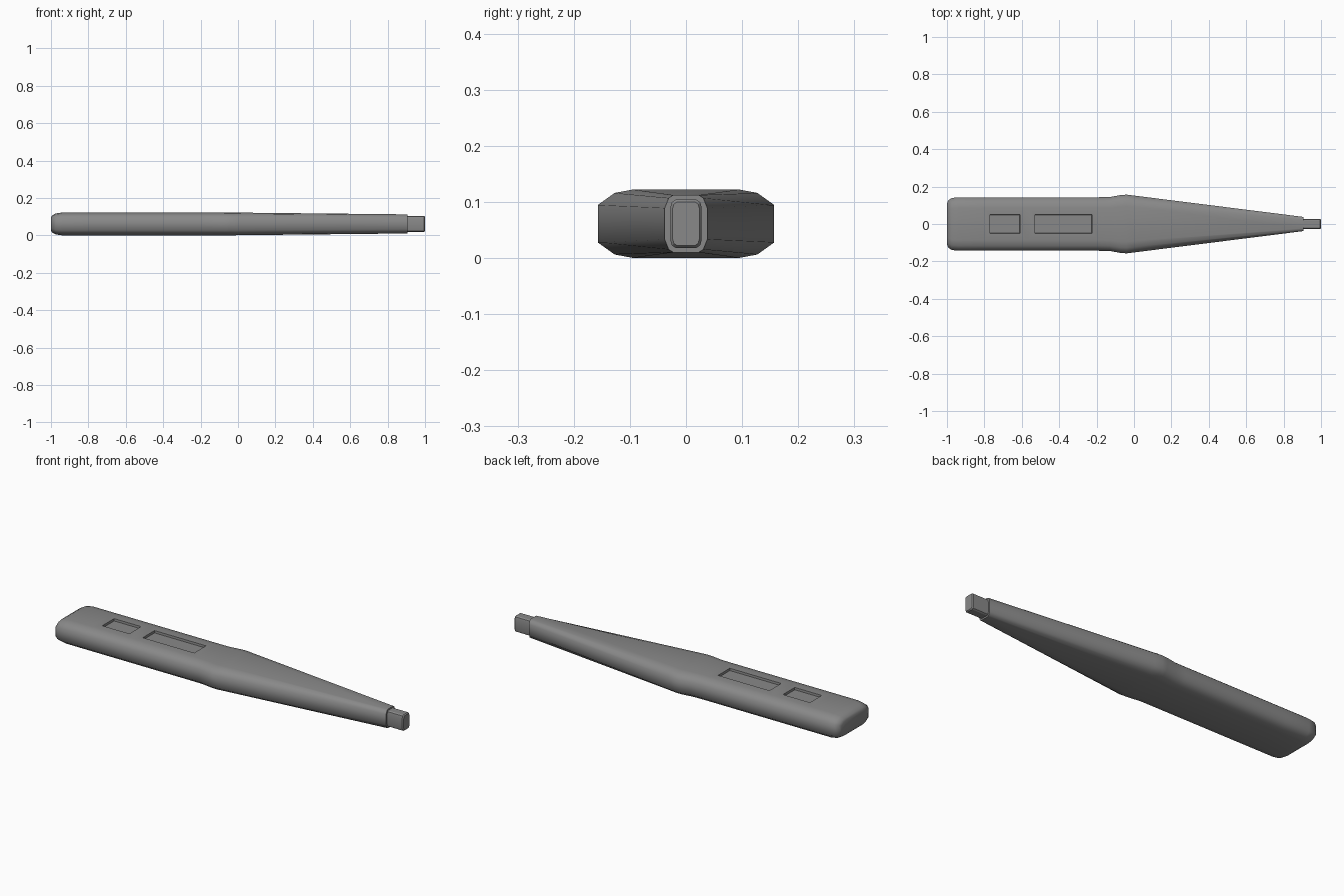
import bpy
import bmesh
import math

cube = bpy.data.objects.get("Cube")
if cube:
    bpy.data.objects.remove(cube, do_unlink=True)

grey = bpy.data.materials.new("mid grey")
grey.use_nodes = True
colour = (0.25, 0.25, 0.25, 1)
grey.diffuse_color = colour
grey.node_tree.nodes["Principled BSDF"].inputs["Base Color"].default_value = colour

MID_Z = 0.061


def section(x, w, h, corner):
    """Chamfered rectangle across the length, mirrored from one corner."""
    quarter = [(w * a, h * b) for a, b in corner]
    ring = quarter + [(-y, z) for y, z in reversed(quarter)]
    ring += [(-y, -z) for y, z in quarter] + [(y, -z) for y, z in reversed(quarter)]
    return [(x, y, MID_Z + z) for y, z in ring]


def loft(stations, corner):
    """Skin a row of sections and cap both ends."""
    bm = bmesh.new()
    rings = [[bm.verts.new(p) for p in section(*s, corner)] for s in stations]
    count = len(rings[0])
    for a, b in zip(rings, rings[1:]):
        for i in range(count):
            j = (i + 1) % count
            bm.faces.new((a[i], a[j], b[j], b[i]))
    bm.faces.new(rings[0])
    bm.faces.new(rings[-1])
    bmesh.ops.recalc_face_normals(bm, faces=bm.faces[:])
    return bm


def finish(bm, name, angle):
    mesh = bpy.data.meshes.new(name)
    bm.to_mesh(mesh)
    bm.free()
    obj = bpy.data.objects.new(name, mesh)
    bpy.context.collection.objects.link(obj)
    mesh.materials.append(grey)
    bpy.ops.object.select_all(action="DESELECT")
    obj.select_set(True)
    bpy.context.view_layer.objects.active = obj
    bpy.ops.object.shade_smooth_by_angle(angle=math.radians(angle))
    return obj


# Handle and tapering body: x, half width, half height
GRIP = (0.143, 0.061)
MARGIN = 0.036
body_stations = [
    (-1.0, 0.108, 0.036), (-0.993, 0.127, 0.046), (-0.975, 0.139, 0.056),
    (-0.94, *GRIP),
    (-0.806, *GRIP), (-0.574, *GRIP),
    (-0.566, *GRIP), (-0.189, *GRIP),
    (-0.13, 0.144, 0.061), (-0.07, 0.155, 0.061), (-0.04, 0.157, 0.061),
    (0.0, 0.152, 0.0605), (0.905, 0.038, 0.051),
]
body = loft(body_stations, [(1, 0.55), (0.81, 0.9), (0.6, 1)])

# Two shallow rectangular recesses in the top of the handle
panels = []
for f in body.faces:
    c = f.calc_center_median()
    if f.normal.z > 0.99 and (abs(c.x + 0.69) < 0.01 or abs(c.x + 0.3775) < 0.01):
        if abs(c.y) < 0.01:
            panels.append(f)
bmesh.ops.inset_individual(body, faces=panels, thickness=MARGIN, use_even_offset=True)
bmesh.ops.inset_individual(body, faces=panels, thickness=0.001, depth=-0.012,
                           use_even_offset=True)
finish(body, "body", 60)

# Narrow tip with a bevelled end
tip_stations = [(0.88, 0.028, 0.043), (0.994, 0.028, 0.043), (1.0, 0.024, 0.039)]
tip = loft(tip_stations, [(1, 0.68), (0.9, 0.9), (0.66, 1)])
finish(tip, "tip", 30)
